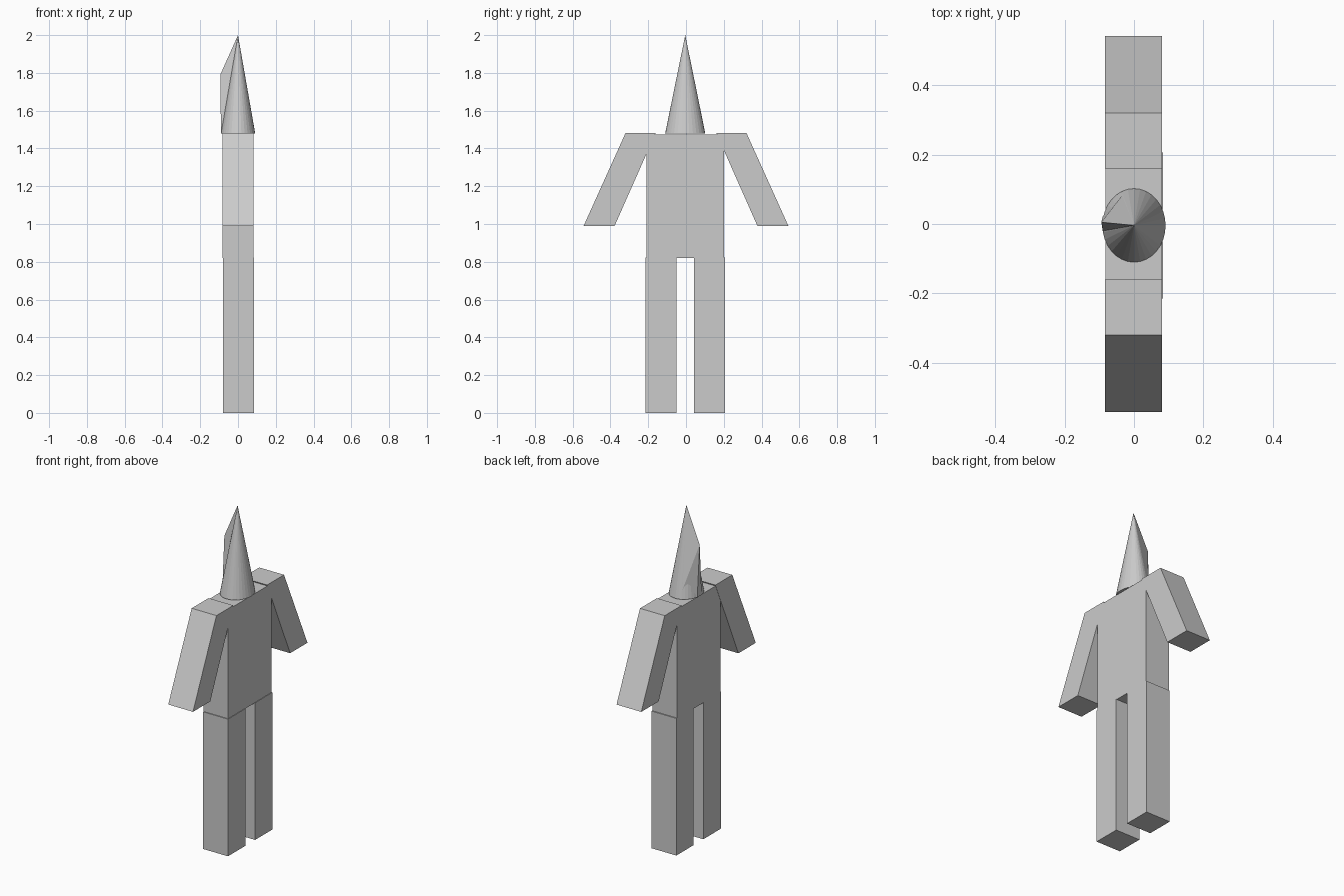
import bpy, bmesh, math

cube = bpy.data.objects.get("Cube")
if cube:
    bpy.data.objects.remove(cube, do_unlink=True)

grey = bpy.data.materials.new("plain grey")
grey.use_nodes = True
grey.diffuse_color = (0.6, 0.6, 0.6, 1)
grey.node_tree.nodes["Principled BSDF"].inputs["Base Color"].default_value = (0.6, 0.6, 0.6, 1)


def finish(name, bm):
    bmesh.ops.recalc_face_normals(bm, faces=bm.faces)
    mesh = bpy.data.meshes.new(name)
    bm.to_mesh(mesh)
    bm.free()
    mesh.materials.append(grey)
    obj = bpy.data.objects.new(name, mesh)
    bpy.context.collection.objects.link(obj)
    return obj


def slab(name, outline, x0, x1):
    """Extrude a (y, z) outline along x."""
    bm = bmesh.new()
    face = bm.faces.new([bm.verts.new((x0, y, z)) for y, z in outline])
    out = bmesh.ops.extrude_face_region(bm, geom=[face])
    verts = [v for v in out["geom"] if isinstance(v, bmesh.types.BMVert)]
    bmesh.ops.translate(bm, verts=verts, vec=(x1 - x0, 0, 0))
    return finish(name, bm)


def block(name, y0, y1, z0, z1, x0, x1):
    return slab(name, [(y0, z0), (y1, z0), (y1, z1), (y0, z1)], x0, x1)


# Torso and legs
block("torso", -0.21, 0.2, 0.82, 1.475, -0.082, 0.081)
block("front_leg", -0.215, -0.05, 0, 0.822, -0.08, 0.084)
block("back_leg", 0.042, 0.206, 0, 0.822, -0.08, 0.084)

# Slanted arms, mirrored in y
for name, s in (("front_arm", -1), ("back_arm", 1)):
    slab(name, [(s * 0.16, 1.482), (s * 0.32, 1.482), (s * 0.542, 0.99), (s * 0.378, 0.99)],
         -0.083, 0.081)

# Pointed head
bm = bmesh.new()
bmesh.ops.create_cone(bm, cap_ends=True, segments=32, radius1=1, radius2=0, depth=1)
bmesh.ops.scale(bm, verts=bm.verts, vec=(0.091, 0.106, 0.52))
bmesh.ops.translate(bm, verts=bm.verts, vec=(0, -0.004, 1.74))
finish("head_cone", bm)

# Faceted spur on the side of the head
bm = bmesh.new()
for p in [(0, -0.004, 2), (-0.094, 0.005, 1.79), (-0.022, 0.098, 1.48),
          (-0.09, 0.022, 1.48), (-0.09, -0.02, 1.48), (0, 0, 1.48)]:
    bm.verts.new(p)
hull = bmesh.ops.convex_hull(bm, input=bm.verts)
bmesh.ops.delete(bm, geom=[v for v in bm.verts if not v.link_faces], context="VERTS")
finish("head_spur", bm)
